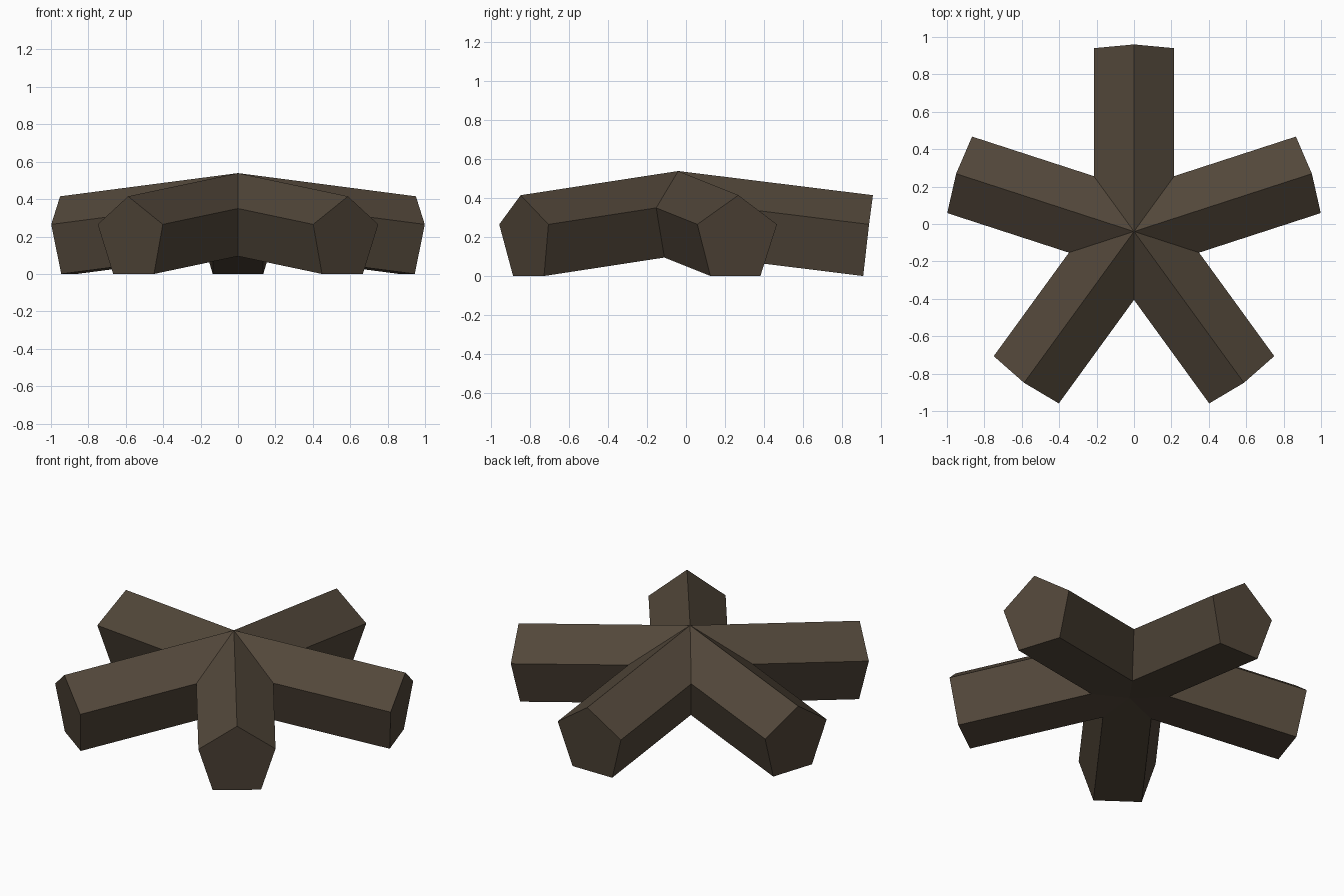
import bpy
import bmesh
from math import pi, sin, cos, tan
from mathutils import Matrix, Vector

if "Cube" in bpy.data.objects:
    bpy.data.objects.remove(bpy.data.objects["Cube"], do_unlink=True)

ARMS = 5
HALF = pi / ARMS           # half the angle between neighbouring arms
SLOPE = 0.124              # rise of each arm toward the hub
HUB = Vector((0, -0.04, 0))

# Pentagonal arm section: half width, reach and height at the tip
RIDGE = (0, 1.0, 0.415)
SHOULDER = (0.215, 0.98, 0.265)
FOOT = (0.135, 0.95, 0)


def tip(corner, side=1):
    return Vector((corner[0] * side, corner[1], corner[2]))


def root(corner, side=1):
    """Where this arm edge meets the matching edge of the next arm."""
    reach = corner[0] / tan(HALF)
    height = corner[2] + SLOPE * (corner[1] - reach)
    return Vector((corner[0] * side, reach, height))


def add_arm(bm, angle):
    turn = Matrix.Translation(HUB) @ Matrix.Rotation(angle, 4, "Z")

    def face(*points):
        bm.faces.new([bm.verts.new(turn @ p) for p in points])

    for s in (1, -1):
        # Roof slope and side wall
        face(root(RIDGE), tip(RIDGE), tip(SHOULDER, s), root(SHOULDER, s))
        face(root(SHOULDER, s), tip(SHOULDER, s), tip(FOOT, s), root(FOOT, s))
    # Underside, reaching to the hub centre
    centre = Vector((0, 0, FOOT[2] + SLOPE * FOOT[1]))
    face(centre, root(FOOT), tip(FOOT), tip(FOOT, -1), root(FOOT, -1))
    # End cap
    face(tip(RIDGE), tip(SHOULDER), tip(FOOT), tip(FOOT, -1), tip(SHOULDER, -1))


bm = bmesh.new()
for i in range(ARMS):
    add_arm(bm, i * 2 * HALF)
bmesh.ops.remove_doubles(bm, verts=bm.verts, dist=0.001)
bmesh.ops.recalc_face_normals(bm, faces=bm.faces)

mesh = bpy.data.meshes.new("five_arm_star")
bm.to_mesh(mesh)
bm.free()

# Dark brown surface
colour = (0.085, 0.063, 0.042, 1)
brown = bpy.data.materials.new("dark_brown")
brown.use_nodes = True
brown.diffuse_color = colour
brown.node_tree.nodes["Principled BSDF"].inputs["Base Color"].default_value = colour
mesh.materials.append(brown)

star = bpy.data.objects.new("five_arm_star", mesh)
bpy.context.collection.objects.link(star)
